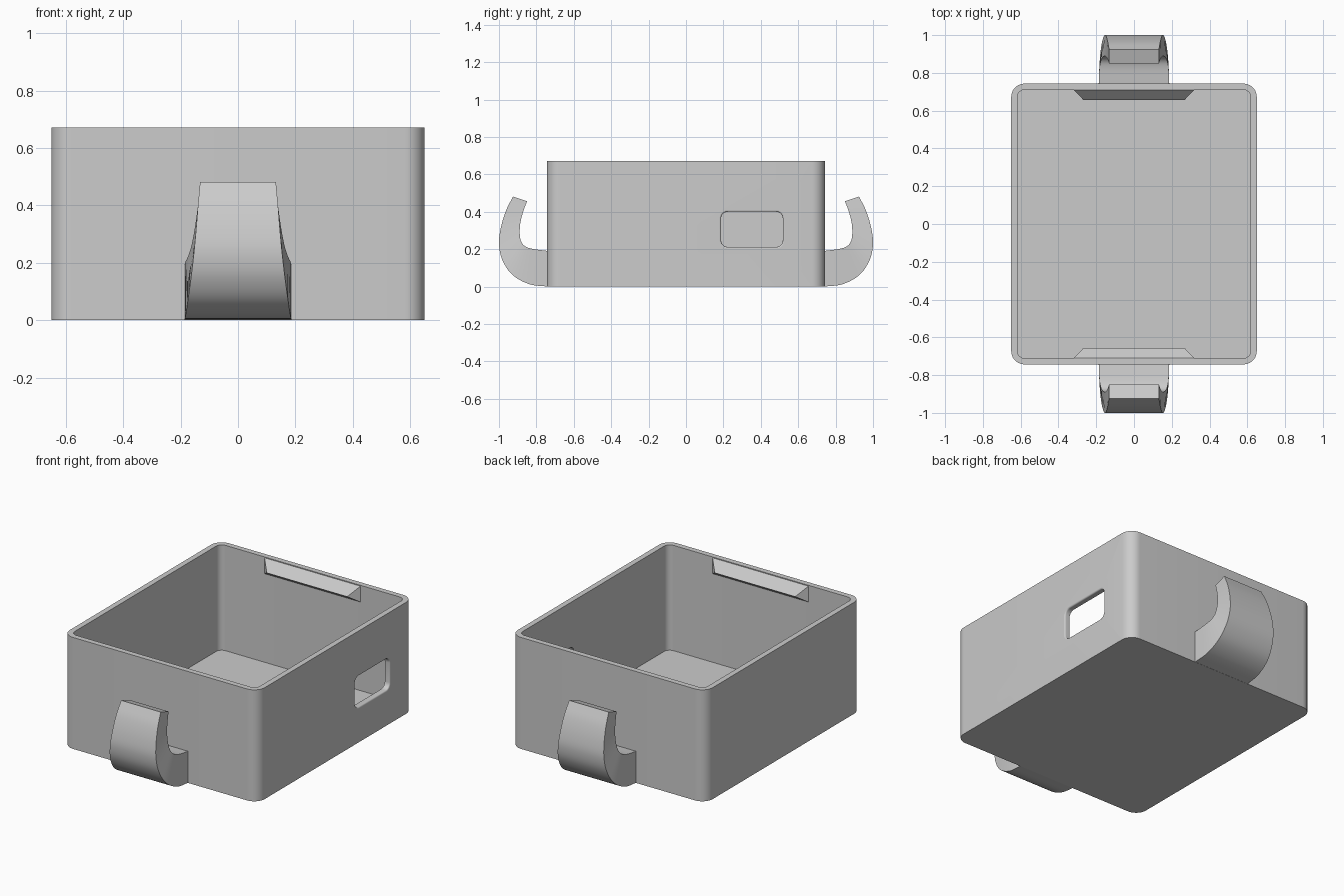
import bpy, bmesh, math
from mathutils import Vector

if "Cube" in bpy.data.objects:
    bpy.data.objects.remove(bpy.data.objects["Cube"])

W, D, H = 0.65, 0.743, 0.672      # half width, half depth, height
WALL, FLOOR = 0.033, 0.037


def finish(name, bm, angle=30):
    bmesh.ops.recalc_face_normals(bm, faces=bm.faces)
    mesh = bpy.data.meshes.new(name)
    bm.to_mesh(mesh)
    bm.free()
    ob = bpy.data.objects.new(name, mesh)
    bpy.context.collection.objects.link(ob)
    smooth(ob, angle)
    return ob


def smooth(ob, angle=30):
    bpy.ops.object.select_all(action='DESELECT')
    ob.select_set(True)
    bpy.context.view_layer.objects.active = ob
    bpy.ops.object.shade_smooth_by_angle(angle=math.radians(angle))


def loft(name, rings, angle=30):
    """Skin closed rings of equal length and cap both ends."""
    bm = bmesh.new()
    vs = [[bm.verts.new(p) for p in r] for r in rings]
    n = len(rings[0])
    for a, b in zip(vs, vs[1:]):
        for i in range(n):
            j = (i + 1) % n
            bm.faces.new((a[i], a[j], b[j], b[i]))
    bm.faces.new(vs[0])
    bm.faces.new(vs[-1])
    return finish(name, bm, angle)


def rounded_rect(hx, hy, r, seg=10):
    pts = []
    for k, (sx, sy) in enumerate(((1, 1), (-1, 1), (-1, -1), (1, -1))):
        for i in range(seg + 1):
            a = math.pi / 2 * (k + i / seg)
            pts.append((sx * (hx - r) + r * math.cos(a),
                        sy * (hy - r) + r * math.sin(a)))
    return pts


def catmull(pts, steps=6):
    p = [Vector(q) for q in pts]
    p = [2 * p[0] - p[1]] + p + [2 * p[-1] - p[-2]]
    out = []
    for i in range(1, len(p) - 2):
        a, b, c, d = p[i - 1:i + 3]
        for s in range(steps):
            t = s / steps
            out.append(0.5 * (2 * b + (c - a) * t + (2 * a - 5 * b + 4 * c - d) * t * t
                              + (3 * b - a - 3 * c + d) * t ** 3))
    return out + [p[-2]]


# Open tray: outer shell up, over the rim, down to the floor
def tray_ring(inset, z):
    return [(x, y, z) for x, y in rounded_rect(W - inset, D - inset, 0.07 - inset)]


case = loft("case_body", [tray_ring(0, 0), tray_ring(0, H),
                          tray_ring(WALL, H), tray_ring(WALL, FLOOR)])


# Port window in the right wall, with a rounded outer lip
def port_ring(x, grow):
    return [(x, 0.3525 + y, 0.3065 + z)
            for y, z in rounded_rect(0.165 + grow, 0.094 + grow, 0.035 + grow, 6)]


lip = [port_ring(W - 0.008 + 0.008 * math.sin(a), 0.008 * (1 - math.cos(a)))
       for a in (math.pi / 8 * i for i in range(5))]
cutter = loft("port_cutter", [port_ring(0.55, 0)] + lip + [port_ring(W + 0.02, 0.008)])
cutter.hide_render = True
mod = case.modifiers.new("port", 'BOOLEAN')
mod.operation, mod.solver, mod.object = 'DIFFERENCE', 'EXACT', cutter
bpy.context.view_layer.objects.active = case
bpy.ops.object.modifier_apply(modifier=mod.name)
bpy.data.objects.remove(cutter)
smooth(case)

# Hook stations: outer y, z, inner y, z, half width
stations = [Vector(s) for s in (
    (0.735, 0.000, 0.735, 0.190, 0.187),
    (0.840, 0.014, 0.825, 0.203, 0.183),
    (0.930, 0.065, 0.866, 0.220, 0.175),
    (0.983, 0.145, 0.885, 0.252, 0.164),
    (1.000, 0.230, 0.889, 0.300, 0.154),
    (0.990, 0.315, 0.884, 0.350, 0.146),
    (0.963, 0.405, 0.870, 0.402, 0.139),
    (0.925, 0.482, 0.850, 0.457, 0.132))]

for side, s in (("front", -1), ("back", 1)):
    # Upturned tapering hook
    loft(side + "_hook", [[(-w, s * oy, oz), (w, s * oy, oz), (w, s * iy, iz), (-w, s * iy, iz)]
                          for oy, oz, iy, iz, w in catmull(stations)])
    # Wedge-shaped snap ledge inside the rim
    bm = bmesh.new()
    for x in (-1, 1):
        for px, py, pz in ((0.322, D - WALL + 0.002, H - 0.003),
                           (0.322, D - WALL + 0.002, 0.57), (0.268, 0.657, 0.61)):
            bm.verts.new((x * px, s * py, pz))
    bmesh.ops.convex_hull(bm, input=bm.verts)
    finish(side + "_snap_ledge", bm, 10)
